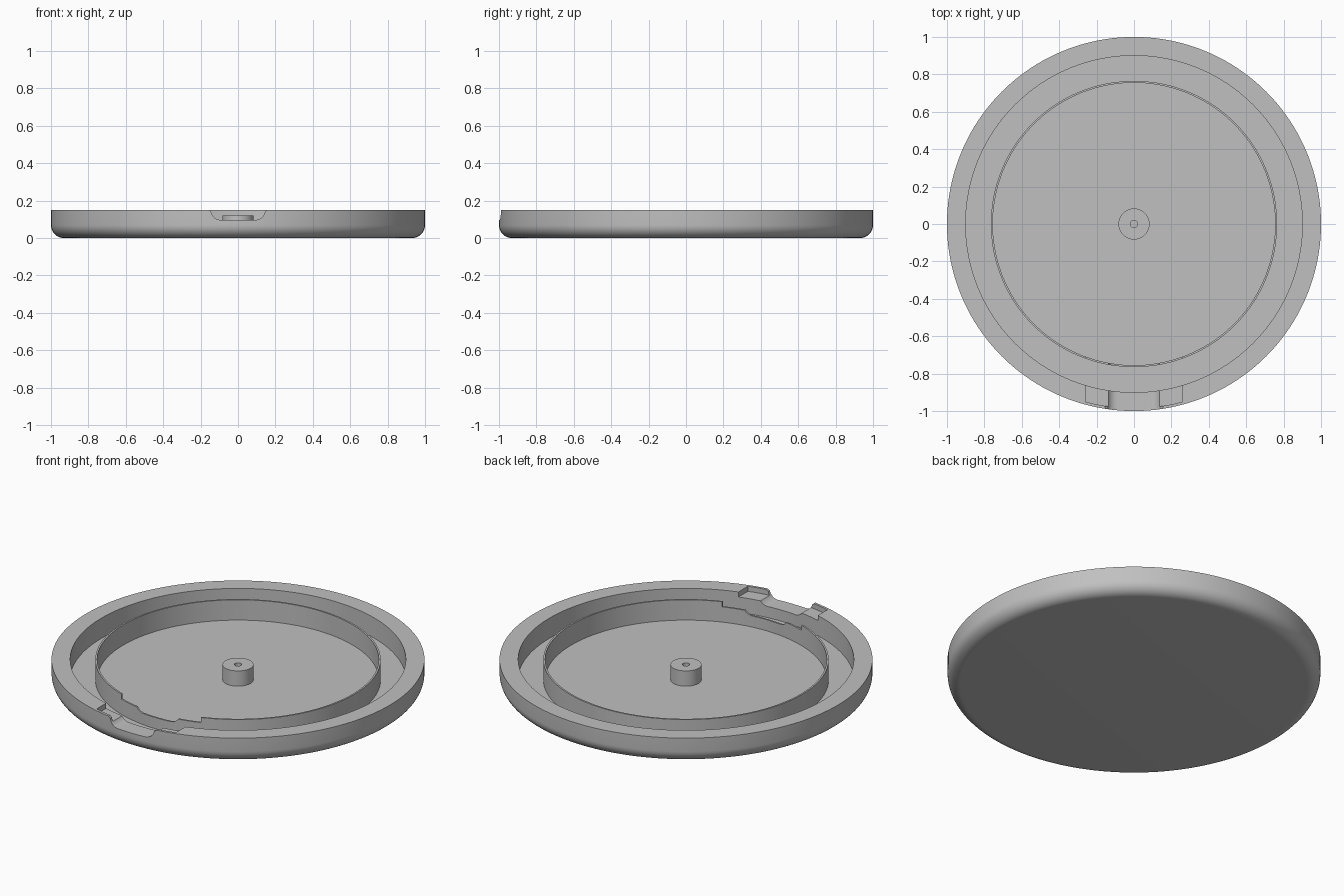
import bpy, bmesh, math
from mathutils import Matrix, Vector

cube = bpy.data.objects.get("Cube")
if cube:
    bpy.data.objects.remove(cube, do_unlink=True)

grey = bpy.data.materials.new("plain grey")
grey.use_nodes = True
colour = (0.53, 0.53, 0.53, 1)
grey.diffuse_color = colour
grey.node_tree.nodes["Principled BSDF"].inputs["Base Color"].default_value = colour


def finish(name, bm):
    bmesh.ops.recalc_face_normals(bm, faces=bm.faces)
    mesh = bpy.data.meshes.new(name)
    bm.to_mesh(mesh)
    bm.free()
    mesh.materials.append(grey)
    obj = bpy.data.objects.new(name, mesh)
    bpy.context.collection.objects.link(obj)
    return obj


def lathe(name, profile, steps):
    """Spin an (r, z) profile that starts and ends on the axis."""
    bm = bmesh.new()
    verts = [bm.verts.new((r, 0, z)) for r, z in profile]
    edges = [bm.edges.new(pair) for pair in zip(verts, verts[1:])]
    bmesh.ops.spin(bm, geom=verts + edges, cent=(0, 0, 0), axis=(0, 0, 1),
                   angle=math.tau, steps=steps, use_merge=True)
    bmesh.ops.remove_doubles(bm, verts=bm.verts, dist=1e-5)
    return finish(name, bm)


def prism(name, outline, direction):
    bm = bmesh.new()
    face = bm.faces.new([bm.verts.new(p) for p in outline])
    new = bmesh.ops.extrude_face_region(bm, geom=[face])["geom"]
    bmesh.ops.translate(bm, vec=direction,
                        verts=[g for g in new if isinstance(g, bmesh.types.BMVert)])
    obj = finish(name, bm)
    obj.hide_render = True
    return obj


def arc(cx, cy, r, start, end, n):
    angles = [math.radians(start + (end - start) * i / n) for i in range(n + 1)]
    return [(cx + r * math.cos(a), cy + r * math.sin(a)) for a in angles]


def smooth(obj):
    bpy.ops.object.select_all(action="DESELECT")
    obj.select_set(True)
    bpy.context.view_layer.objects.active = obj
    bpy.ops.object.shade_smooth_by_angle(angle=math.radians(30))


HEIGHT, FLOOR, LEDGE = 0.15, 0.03, 0.12
RIM_IN, RING_OUT, RING_IN = 0.9, 0.765, 0.755

# Round tray: filleted base, thick rim, trough and thin inner ring
fillet = 0.07
tray_profile = [(0, 0)] + arc(1 - fillet, fillet, fillet, -90, 0, 10) + [
    (1, HEIGHT), (RIM_IN, HEIGHT), (RIM_IN, FLOOR), (RING_OUT, FLOOR),
    (RING_OUT, HEIGHT), (RING_IN, HEIGHT), (RING_IN, FLOOR), (0, FLOOR)]
tray = lathe("tray", tray_profile, 160)

# Shallow pocket across rim and ring, leaving a thin outer lip
half, lip = 0.26, 0.985
swing = math.degrees(math.asin(half / lip))
pocket_outline = arc(0, 0, lip, -90 - swing, -90 + swing, 20) + [(half, -0.6), (-half, -0.6)]
pocket = prism("pocket_cutter", [(x, y, LEDGE) for x, y in pocket_outline], Vector((0, 0, 0.1)))

# Finger notch with rounded lower corners, through rim and ring
corner = arc(0.09, 0.151, 0.055, -90, -10, 8)
right_side = corner + [(0.155, HEIGHT), (0.155, 0.2)]
notch_outline = right_side + [(-x, z) for x, z in reversed(right_side)]
notch = prism("notch_cutter", [(x, -1.1, z) for x, z in notch_outline], Vector((0, 0.5, 0)))

for cutter in (pocket, notch):
    cut = tray.modifiers.new(cutter.name, "BOOLEAN")
    cut.operation, cut.solver, cut.object = "DIFFERENCE", "EXACT", cutter
    bpy.ops.object.select_all(action="DESELECT")
    tray.select_set(True)
    bpy.context.view_layer.objects.active = tray
    bpy.ops.object.modifier_apply(modifier=cut.name)
for cutter in (pocket, notch):
    bpy.data.objects.remove(cutter, do_unlink=True)
smooth(tray)

# Centre post with a small pin hole
post = lathe("centre_post", [(0, 0.02), (0.083, 0.02), (0.083, LEDGE), (0.02, LEDGE),
                             (0.02, 0.04), (0, 0.04)], 64)
smooth(post)
